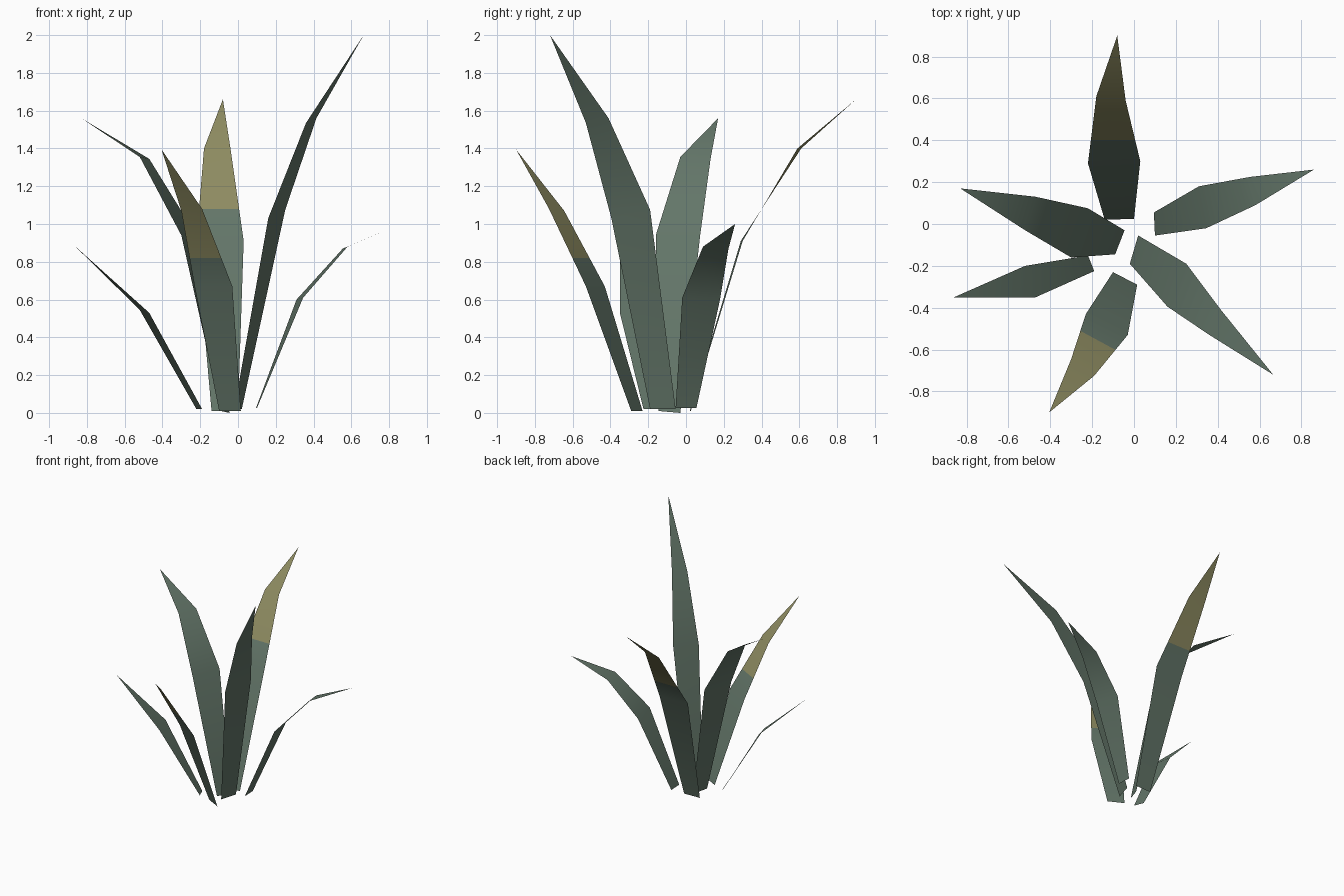
import bpy
import bmesh
from mathutils import Vector

# Remove the default object
default_cube = bpy.data.objects.get("Cube")
if default_cube:
    bpy.data.objects.remove(default_cube, do_unlink=True)


def flat_material(name, colour):
    material = bpy.data.materials.new(name)
    material.use_nodes = True
    material.diffuse_color = (*colour, 1)
    shader = material.node_tree.nodes["Principled BSDF"]
    shader.inputs["Base Color"].default_value = (*colour, 1)
    shader.inputs["Roughness"].default_value = 0.9
    return material


green = flat_material("leaf_green", (0.125, 0.18, 0.14))
yellow = flat_material("dry_yellow", (0.27, 0.26, 0.12))


def build_leaf(name, edge_a, edge_b, tip, dry_height=None):
    """Thin blade: quads between two edges, closed by a triangle at the tip.
    Above dry_height the blade is cut and coloured as a dried tip."""
    bm = bmesh.new()
    side_a = [bm.verts.new(point) for point in edge_a]
    side_b = [bm.verts.new(point) for point in edge_b]
    end = bm.verts.new(tip)
    for i in range(len(side_a) - 1):
        bm.faces.new((side_a[i], side_b[i], side_b[i + 1], side_a[i + 1]))
    bm.faces.new((side_a[-1], side_b[-1], end))

    # Cut the blade where the dry tip begins
    if dry_height is not None:
        bmesh.ops.bisect_plane(
            bm, geom=bm.verts[:] + bm.edges[:] + bm.faces[:],
            plane_co=Vector((0, 0, dry_height)), plane_no=Vector((0, 0, 1)))

    # Turn the upper side of the blade outward and pick colours by height
    bm.normal_update()
    for face in bm.faces:
        if face.normal.z < 0:
            face.normal_flip()
        face.smooth = True
        dry = dry_height is not None and face.calc_center_median().z > dry_height
        face.material_index = 1 if dry else 0

    mesh = bpy.data.meshes.new(name)
    bm.to_mesh(mesh)
    bm.free()
    mesh.materials.append(green)
    if dry_height is not None:
        mesh.materials.append(yellow)
    leaf = bpy.data.objects.new(name, mesh)
    bpy.context.collection.objects.link(leaf)
    return leaf


# Back leaf with a dry tip
build_leaf("back_leaf",
           edge_a=[(-.14, .02, .01), (-.22, .29, .91), (-.18, .61, 1.4)],
           edge_b=[(0, .025, .01), (.03, .3, .91), (-.04, .59, 1.4)],
           tip=(-.08, .9, 1.66), dry_height=1.08)

# Right back leaf
build_leaf("right_back_leaf",
           edge_a=[(-.045, -.03, 0), (-.22, .075, .94), (-.47, .13, 1.345)],
           edge_b=[(-.09, -.145, .01), (-.3, -.16, .94), (-.52, -.03, 1.355)],
           tip=(-.83, .17, 1.56))

# Right low leaf, with a single bend
build_leaf("right_low_leaf",
           edge_a=[(-.22, -.15, .02), (-.52, -.2, .545)],
           edge_b=[(-.19, -.225, .02), (-.47, -.35, .53)],
           tip=(-.86, -.35, .88))

# Front leaf with a dry tip
build_leaf("front_leaf",
           edge_a=[(-.1, -.23, .01), (-.23, -.43, .67), (-.3, -.645, 1.07)],
           edge_b=[(.015, -.29, .01), (-.03, -.53, .67), (-.19, -.725, 1.08)],
           tip=(-.405, -.9, 1.395), dry_height=.82)

# Tall leaf leaning to the front left
build_leaf("tall_leaf",
           edge_a=[(.02, -.055, .02), (.25, -.19, 1.075), (.415, -.41, 1.56)],
           edge_b=[(-.02, -.19, .02), (.16, -.395, 1.03), (.36, -.53, 1.535)],
           tip=(.665, -.72, 2))

# Left low leaf
build_leaf("left_low_leaf",
           edge_a=[(.095, .055, .025), (.31, .18, .6), (.555, .225, .87)],
           edge_b=[(.1, -.055, .025), (.345, -.02, .61), (.58, .09, .88)],
           tip=(.86, .26, 1))
